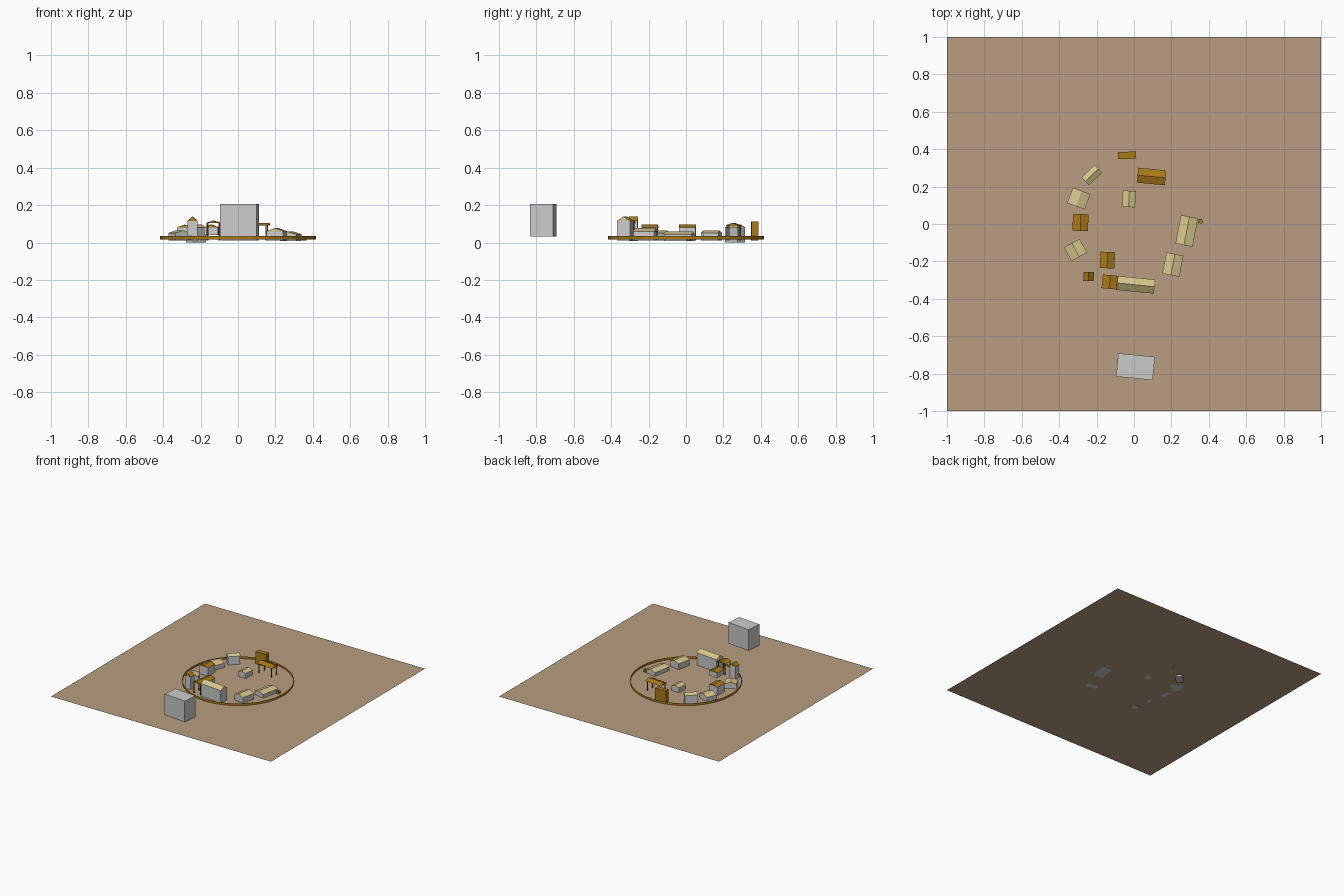
import bpy, math
from mathutils import Matrix, Vector

if "Cube" in bpy.data.objects:
    bpy.data.objects.remove(bpy.data.objects["Cube"])


def material(name, rgb):
    m = bpy.data.materials.new(name)
    m.diffuse_color = (*rgb, 1)
    m.use_nodes = True
    m.node_tree.nodes["Principled BSDF"].inputs["Base Color"].default_value = m.diffuse_color
    return m


EARTH = material("earth", (0.48, 0.34, 0.22))
THATCH = material("thatch", (0.67, 0.56, 0.26))
WOOD = material("ochre_wood", (0.40, 0.19, 0.01))
DARK = material("dark_wood", (0.12, 0.07, 0.02))


def mesh(name, verts, faces, mat=None, x=0, y=0, rot=0):
    me = bpy.data.meshes.new(name)
    me.from_pydata(verts, [], faces)
    me.transform(Matrix.Translation((x, y, 0)) @ Matrix.Rotation(math.radians(rot), 4, 'Z'))
    ob = bpy.data.objects.new(name, me)
    bpy.context.collection.objects.link(ob)
    if mat:
        me.materials.append(mat)
    return ob


def prism(name, profile, length, along, mat, x, y, rot):
    """Extrude an (across, z) profile along local x or y."""
    n = len(profile)
    verts = []
    for s in (-length / 2, length / 2):
        for a, z in profile:
            verts.append((s, a, z) if along == 'x' else (-a, s, z))
    faces = [tuple(reversed(range(n))), tuple(range(n, 2 * n))]
    faces += [(i, (i + 1) % n, n + (i + 1) % n, n + i) for i in range(n)]
    return mesh(name, verts, faces, mat, x, y, rot)


def box(name, x, y, w, d, z0, z1, rot=0, mat=None):
    h = d / 2
    return prism(name, [(-h, z0), (h, z0), (h, z1), (-h, z1)], w, 'x', mat, x, y, rot)


def roof(name, x, y, w, d, z0, z1, rot, along, mat):
    span, length = (d, w) if along == 'x' else (w, d)
    prism(name, [(-span / 2, z0), (span / 2, z0), (0, z1)], length, along, mat, x, y, rot)


# Base sheet, thin and flat
G = 0.012
mesh("base_sheet", [(-1, -1, G), (1, -1, G), (1, 1, G), (-1, 1, G)], [(0, 1, 2, 3)], EARTH)

# Houses: name, x, y, width, depth, floor, eave, ridge, rotation, ridge axis, roof material
houses = [
    ("great_hall", 0.01, -0.325, 0.20, 0.075, G, 0.115, 0.14, -5.5, 'x', THATCH),
    ("store_house", -0.142, -0.193, 0.078, 0.087, 0.04, 0.08, 0.097, -3, 'y', WOOD),
    ("watch_tower", -0.243, -0.281, 0.056, 0.048, 0.009, 0.115, 0.14, -1, 'y', WOOD),
    ("west_house", -0.286, 0.008, 0.083, 0.09, G, 0.08, 0.095, -2, 'y', WOOD),
    ("southwest_house", -0.313, -0.139, 0.095, 0.083, G, 0.05, 0.065, 29, 'y', THATCH),
    ("northwest_house", -0.295, 0.136, 0.10, 0.088, G, 0.05, 0.065, -20, 'y', THATCH),
    ("north_house", -0.225, 0.262, 0.098, 0.057, 0.0, 0.08, 0.095, 44, 'x', THATCH),
    ("centre_house", -0.027, 0.134, 0.07, 0.087, G, 0.052, 0.065, -3, 'y', THATCH),
    ("southeast_house", 0.208, -0.217, 0.093, 0.115, G, 0.06, 0.077, -11, 'y', THATCH),
    ("east_house", 0.282, -0.037, 0.093, 0.155, 0.007, 0.043, 0.058, -11, 'y', THATCH),
]
for name, x, y, w, d, z0, z1, z2, rot, along, mat in houses:
    box(name + "_walls", x, y, w * 0.96, d * 0.96, z0, z1, rot)
    roof(name + "_roof", x, y, w, d, z1, z2, rot, along, mat)


# Open canopies on thin posts
def canopy(name, x, y, w, d, z1, z2, rot, along):
    roof(name + "_roof", x, y, w, d, z1, z2, rot, along, WOOD)
    for i, (sx, sy) in enumerate([(-1, -1), (1, -1), (1, 1), (-1, 1)]):
        p = Matrix.Rotation(math.radians(rot), 3, 'Z') @ Vector((sx * w * 0.4, sy * d * 0.38, 0))
        box(f"{name}_post_{i}", x + p.x, y + p.y, 0.005, 0.005, G, z1, rot, DARK)


canopy("market_canopy", 0.094, 0.254, 0.15, 0.08, 0.09, 0.105, -5.5, 'x')
canopy("hall_porch", -0.13, -0.31, 0.08, 0.073, 0.104, 0.117, -5.5, 'y')

# Wooden gatehouse, small side crate and the large outlying block
box("gatehouse", -0.037, 0.367, 0.097, 0.038, G, 0.112, 2, WOOD)
box("side_crate", 0.355, 0.015, 0.022, 0.022, G, 0.036, -8, WOOD)
box("outlying_block", 0.008, -0.763, 0.197, 0.125, 0.033, 0.205, -5.5)

# Round palisade: a thin open band
N, R = 32, 0.416
ring = [(R * math.cos(2 * math.pi * i / N), R * math.sin(2 * math.pi * i / N), z)
        for z in (0.016, 0.034) for i in range(N)]
mesh("palisade", ring, [(i, (i + 1) % N, N + (i + 1) % N, N + i) for i in range(N)], WOOD)
